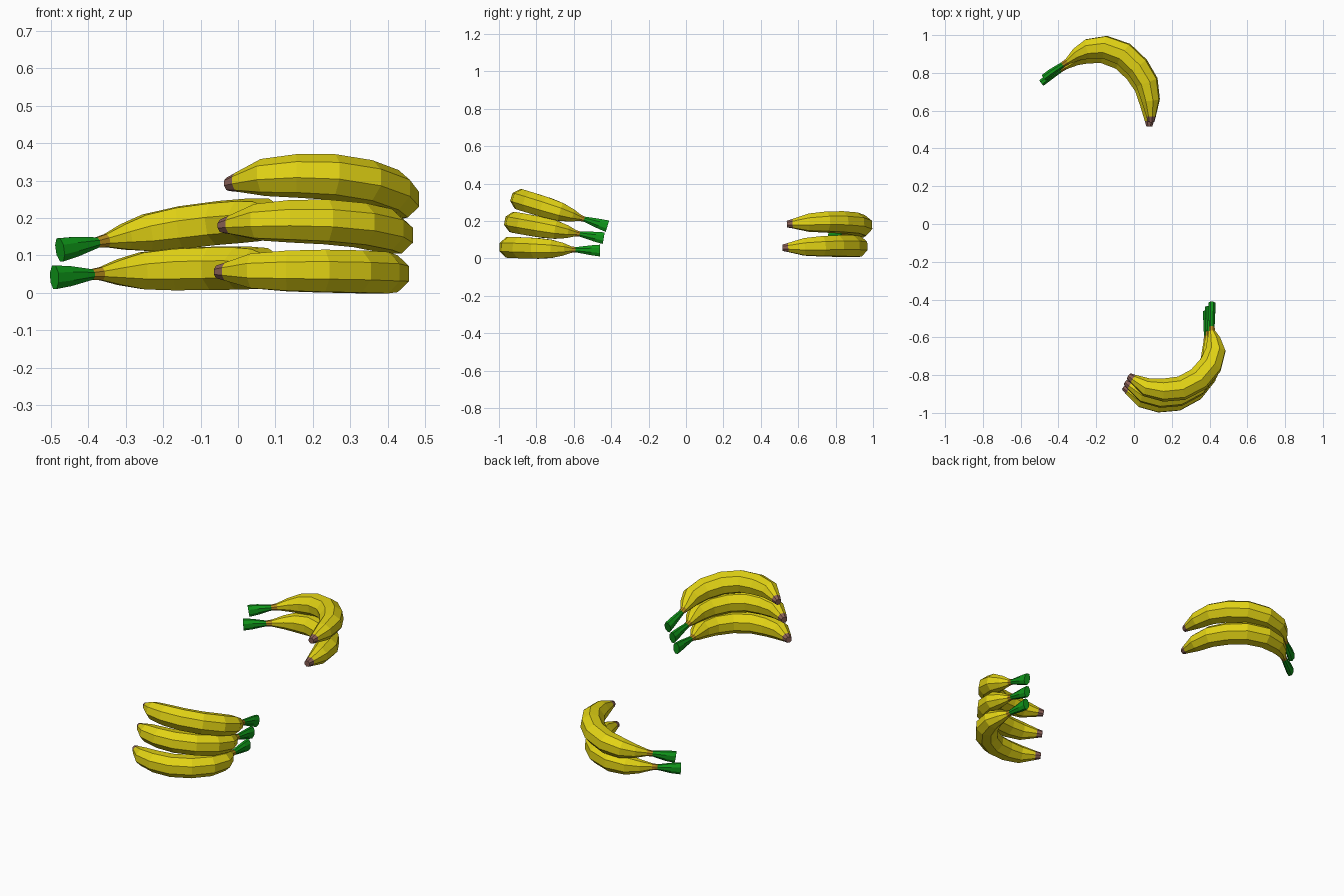
import bpy, bmesh, math
from mathutils import Vector, Matrix

if "Cube" in bpy.data.objects:
    bpy.data.objects.remove(bpy.data.objects["Cube"])


def material(name, rgb):
    m = bpy.data.materials.new(name)
    m.diffuse_color = (*rgb, 1)
    m.use_nodes = True
    m.node_tree.nodes["Principled BSDF"].inputs["Base Color"].default_value = m.diffuse_color
    return m


MATS = [
    material("stem green", (0.005, 0.31, 0.01)),
    material("neck ochre", (0.48, 0.27, 0.012)),
    material("peel yellow", (0.76, 0.65, 0.007)),
    material("tip brown", (0.26, 0.12, 0.095)),
]

SIDES = 8
# Ring radii from cut stem to blossom tip: (horizontal, vertical)
RADII = [(.020, .034), (.020, .029), (.016, .015), (.018, .019), (.038, .037),
         (.056, .053), (.064, .060), (.066, .061), (.065, .061), (.062, .058),
         (.050, .050), (.026, .026), (.017, .018)]

# Centre lines seen from above, stem first
FRONT_PATH = [(.385, -.46), (.385, -.505), (.385, -.59), (.385, -.615), (.395, -.66),
              (.405, -.72), (.38, -.80), (.315, -.88), (.225, -.93), (.13, -.94),
              (.04, -.925), (-.03, -.88), (-.055, -.862)]
BACK_PATH = [(-.485, .775), (-.445, .805), (-.385, .845), (-.36, .862), (-.31, .90),
             (-.25, .93), (-.16, .94), (-.06, .905), (.015, .835), (.065, .755),
             (.085, .66), (.087, .575), (.087, .545)]


def segment_material(i):
    # Stem, short ochre band, peel, dark tip
    if i < 2:
        return 0
    if i == 2:
        return 1
    return 3 if i == len(RADII) - 2 else 2


def banana(name, path, shift, z, tilt_x, tilt_y):
    """Loft octagonal rings along the path, then tilt it about its stem end."""
    pivot = Vector((*path[0], 0))
    pts = [Vector((*p, 0)) - pivot for p in path]
    bm = bmesh.new()
    rings = []
    for i, (c, (rh, rv)) in enumerate(zip(pts, RADII)):
        t = (pts[min(i + 1, len(pts) - 1)] - pts[max(i - 1, 0)]).normalized()
        side = Vector((t.y, -t.x, 0))
        ring = []
        for k in range(SIDES):
            a = 2 * math.pi * (k + .5) / SIDES
            ring.append(bm.verts.new(c + side * rh * math.cos(a)
                                     + Vector((0, 0, rv * math.sin(a)))))
        rings.append(ring)
    for i in range(len(rings) - 1):
        for k in range(SIDES):
            n = (k + 1) % SIDES
            f = bm.faces.new((rings[i][k], rings[i][n], rings[i + 1][n], rings[i + 1][k]))
            f.material_index = segment_material(i)
    bm.faces.new(rings[0]).material_index = 0
    bm.faces.new(rings[-1]).material_index = 3
    bmesh.ops.recalc_face_normals(bm, faces=bm.faces)
    rot = (Matrix.Rotation(math.radians(tilt_x), 4, 'X')
           @ Matrix.Rotation(math.radians(tilt_y), 4, 'Y'))
    place = Matrix.Translation(pivot + Vector((*shift, z)))
    bmesh.ops.transform(bm, matrix=place @ rot, verts=bm.verts)
    mesh = bpy.data.meshes.new(name)
    bm.to_mesh(mesh)
    bm.free()
    for m in MATS:
        mesh.materials.append(m)
    bpy.context.collection.objects.link(bpy.data.objects.new(name, mesh))


# Front bunch of three, fanned upward away from the stems
banana("front_banana_bottom", FRONT_PATH, (0, 0), .042, -2, 0)
banana("front_banana_middle", FRONT_PATH, (.01, .02), .108, -10, 0)
banana("front_banana_top", FRONT_PATH, (.027, .04), .172, -17, 0)

# Back bunch of two
banana("back_banana_bottom", BACK_PATH, (-.005, -.028), .042, 2.5, -2.5)
banana("back_banana_top", BACK_PATH, (.01, 0), .115, 4, -8.5)
